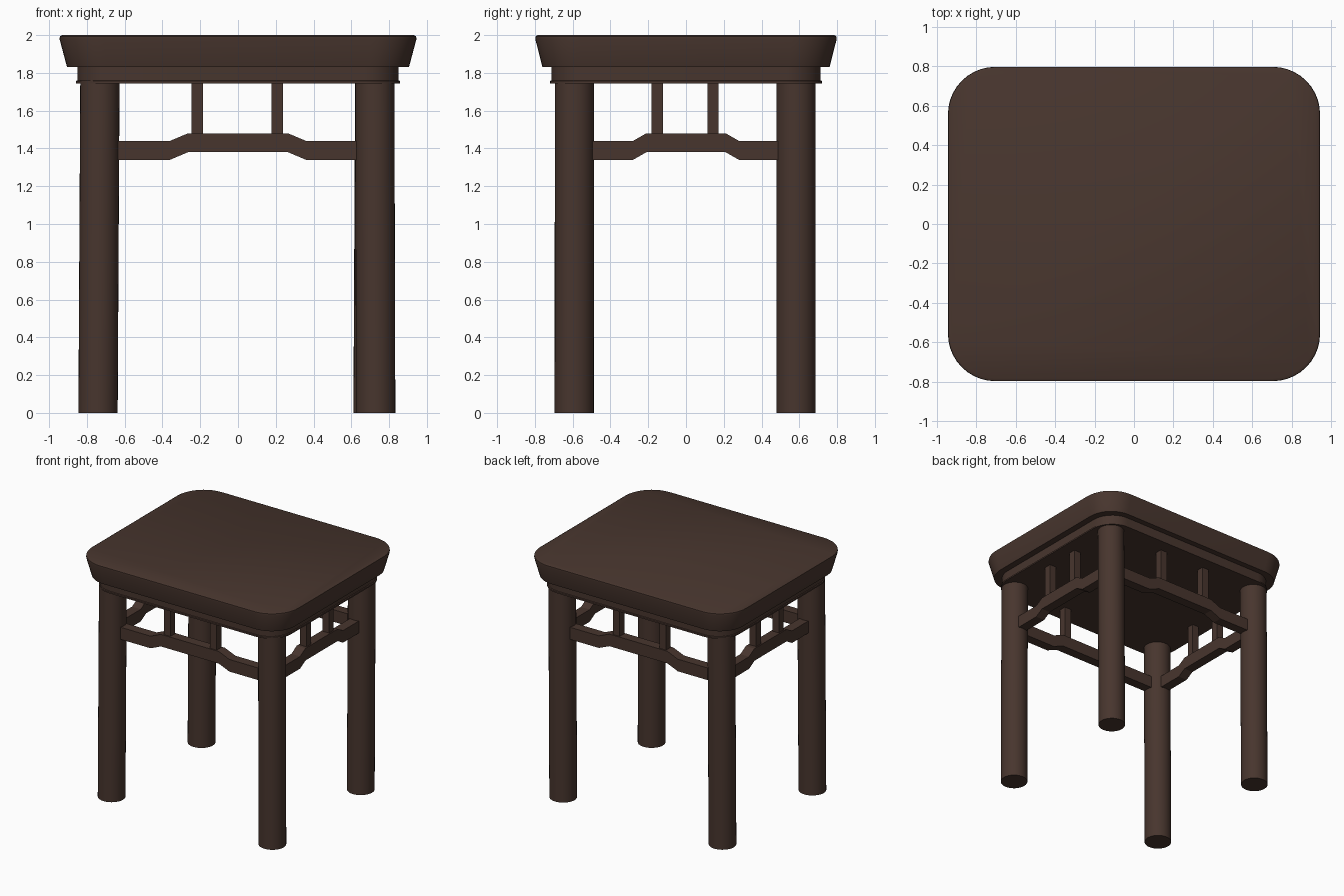
import bpy, bmesh, math
from mathutils import Vector

if "Cube" in bpy.data.objects:
    bpy.data.objects.remove(bpy.data.objects["Cube"])

wood = bpy.data.materials.new("dark_brown_wood")
wood.diffuse_color = (0.064, 0.036, 0.027, 1)
wood.use_nodes = True
wood.node_tree.nodes["Principled BSDF"].inputs["Base Color"].default_value = wood.diffuse_color


def finish(name, bm, smooth=True):
    bmesh.ops.recalc_face_normals(bm, faces=bm.faces)
    me = bpy.data.meshes.new(name)
    bm.to_mesh(me)
    bm.free()
    ob = bpy.data.objects.new(name, me)
    bpy.context.collection.objects.link(ob)
    me.materials.append(wood)
    if smooth:
        bpy.ops.object.select_all(action='DESELECT')
        bpy.context.view_layer.objects.active = ob
        ob.select_set(True)
        bpy.ops.object.shade_smooth_by_angle(angle=math.radians(30))
    return ob


def rounded_slab(name, rings, n=10):
    """Stack of rounded rectangles: (half x, half y, corner radius, z)."""
    bm = bmesh.new()
    loops = []
    for hx, hy, r, z in rings:
        loop = []
        for k, (sx, sy) in enumerate([(1, 1), (-1, 1), (-1, -1), (1, -1)]):
            for i in range(n + 1):
                a = math.pi / 2 * (k + i / n)
                loop.append(bm.verts.new((sx * (hx - r) + r * math.cos(a),
                                          sy * (hy - r) + r * math.sin(a), z)))
        loops.append(loop)
    for a, b in zip(loops, loops[1:]):
        for i in range(len(a)):
            j = (i + 1) % len(a)
            bm.faces.new((a[i], a[j], b[j], b[i]))
    bm.faces.new(loops[0])
    bm.faces.new(loops[-1])
    return finish(name, bm)


def leg(name, bottom, top, r=0.104, n=32):
    bm = bmesh.new()
    rings = [[bm.verts.new((c[0] + r * math.cos(2 * math.pi * i / n),
                            c[1] + r * math.sin(2 * math.pi * i / n), z))
              for i in range(n)] for c, z in ((bottom, 0), (top, 1.76))]
    for i in range(n):
        j = (i + 1) % n
        bm.faces.new((rings[0][i], rings[0][j], rings[1][j], rings[1][i]))
    for ring in rings:
        bm.faces.new(ring)
    finish(name, bm)


def place(u, v, z, along_x):
    return Vector((u, v, z)) if along_x else Vector((v, u, z))


def stretcher(name, along_x, v, end, outer, inner, t=0.04):
    """Humped rail: low at the ends, raised in the middle."""
    path = [(-end, 0), (-outer, 0), (-inner, 0.04), (inner, 0.04), (outer, 0), (end, 0)]
    bm = bmesh.new()
    secs = [[bm.verts.new(place(u, v + dv, z + dz, along_x))
             for dv, z in ((-t, 1.34), (t, 1.34), (t, 1.44), (-t, 1.44))] for u, dz in path]
    for a, b in zip(secs, secs[1:]):
        for i in range(4):
            j = (i + 1) % 4
            bm.faces.new((a[i], a[j], b[j], b[i]))
    bm.faces.new(secs[0])
    bm.faces.new(secs[-1])
    finish(name, bm, False)


def strut(name, along_x, u, v):
    bm = bmesh.new()
    bmesh.ops.create_cube(bm, size=1)
    c = place(u, v, 1.61, along_x)
    for w in bm.verts:
        w.co = Vector((w.co.x * 0.06, w.co.y * 0.06, w.co.z * 0.29)) + c
    finish(name, bm, False)


# Flared seat and the stepped apron under it
rounded_slab("seat", [(0.905, 0.76, 0.21, 1.83), (0.945, 0.798, 0.24, 1.98),
                      (0.943, 0.797, 0.24, 1.993), (0.93, 0.784, 0.23, 2.0)])
rounded_slab("apron", [(0.858, 0.72, 0.19, 1.745), (0.858, 0.72, 0.19, 1.757),
                       (0.851, 0.713, 0.185, 1.76), (0.851, 0.713, 0.185, 1.835)])

# Four round legs, slightly uneven
leg("front_left_leg", (-0.741, -0.592), (-0.731, -0.590))
leg("back_left_leg", (-0.741, 0.582), (-0.731, 0.582))
leg("front_right_leg", (0.729, -0.592), (0.724, -0.590))
leg("back_right_leg", (0.715, 0.582), (0.724, 0.582))

# Humped stretchers and paired struts on every side
for side, along_x, v in (("front", True, -0.588), ("back", True, 0.582),
                         ("left", False, -0.733), ("right", False, 0.724)):
    if along_x:
        stretcher(side + "_stretcher", True, v, 0.70, 0.36, 0.265)
        us = (-0.216, 0.208)
    else:
        stretcher(side + "_stretcher", False, v, 0.56, 0.28, 0.21)
        us = (-0.153, 0.143)
    for i, u in enumerate(us):
        strut(f"{side}_strut_{i + 1}", along_x, u, v)
